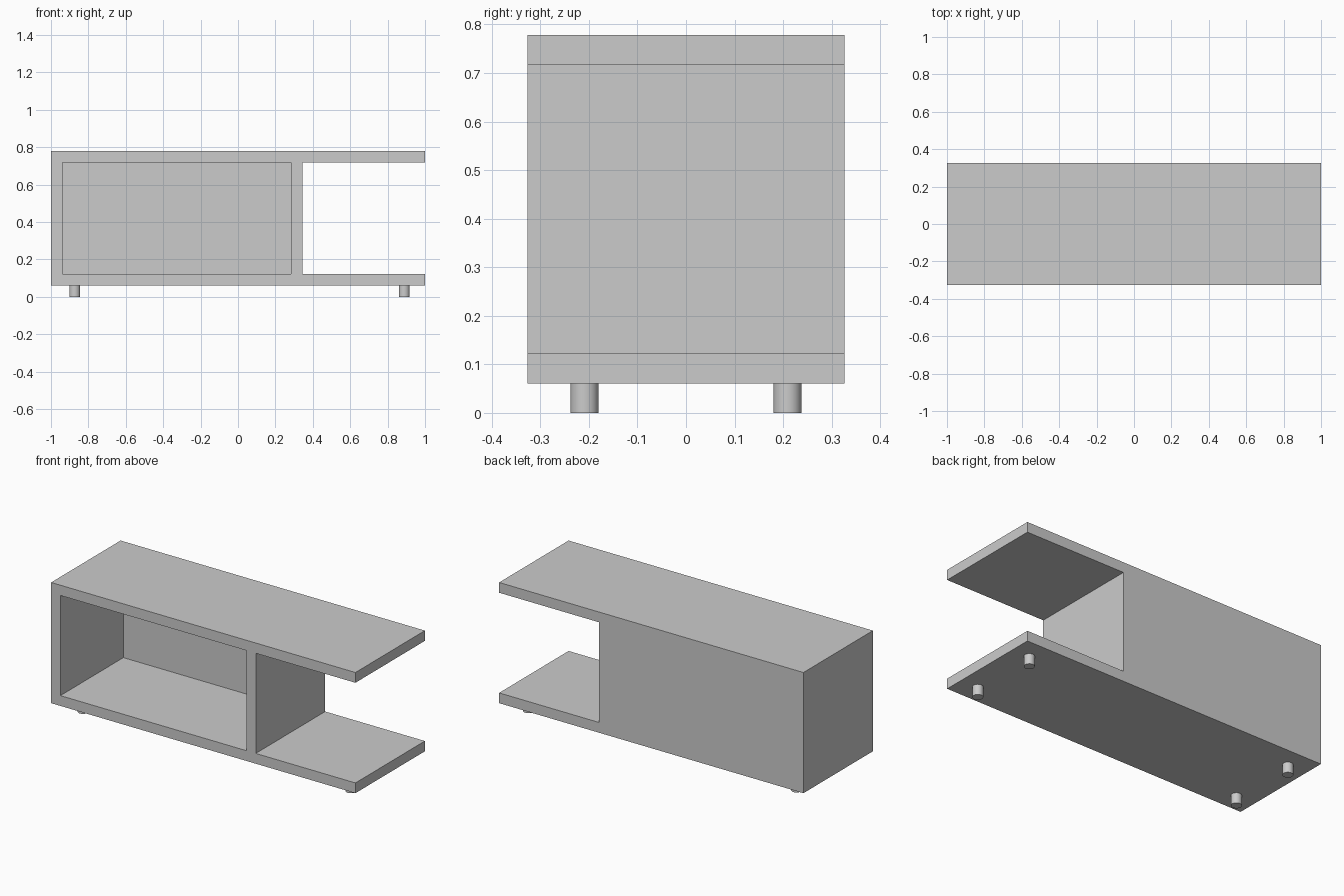
import bpy
import bmesh
from mathutils import Matrix

cube = bpy.data.objects.get("Cube")
if cube:
    bpy.data.objects.remove(cube, do_unlink=True)

HALF_LENGTH, HALF_DEPTH = 1.0, 0.326
BASE, TOP, BOARD = 0.061, 0.778, 0.061
DIVIDER_LEFT, DIVIDER_RIGHT = 0.284, 0.345

grey = bpy.data.materials.new("plain_grey")
grey.use_nodes = True
colour = (0.6, 0.6, 0.6, 1)
grey.diffuse_color = colour
grey.node_tree.nodes["Principled BSDF"].inputs["Base Color"].default_value = colour


def add_object(name, bm):
    mesh = bpy.data.meshes.new(name)
    bm.to_mesh(mesh)
    bm.free()
    mesh.materials.append(grey)
    obj = bpy.data.objects.new(name, mesh)
    bpy.context.collection.objects.link(obj)
    return obj


def box(name, low, high):
    size = [b - a for a, b in zip(low, high)]
    middle = [(a + b) / 2 for a, b in zip(low, high)]
    bm = bmesh.new()
    bmesh.ops.create_cube(bm, size=1, matrix=Matrix.Translation(middle) @ Matrix.Diagonal((*size, 1)))
    return add_object(name, bm)


def carve(target, cutter):
    cutter.hide_render = True
    mod = target.modifiers.new("carve", 'BOOLEAN')
    mod.operation = 'DIFFERENCE'
    mod.solver = 'EXACT'
    mod.object = cutter
    bpy.context.view_layer.objects.active = target
    bpy.ops.object.modifier_apply(modifier=mod.name)
    bpy.data.objects.remove(cutter, do_unlink=True)


# Cabinet body: one block, hollowed into a backed cubby and an open end bay
body = box("cabinet_body", (-HALF_LENGTH, -HALF_DEPTH, BASE), (HALF_LENGTH, HALF_DEPTH, TOP))
carve(body, box("cubby_cutter",
                (-HALF_LENGTH + BOARD, -HALF_DEPTH - 1, BASE + BOARD),
                (DIVIDER_LEFT, HALF_DEPTH - BOARD, TOP - BOARD)))
carve(body, box("open_bay_cutter",
                (DIVIDER_RIGHT, -HALF_DEPTH - 1, BASE + BOARD),
                (HALF_LENGTH + 1, HALF_DEPTH + 1, TOP - BOARD)))

# Four short round feet
for side, x in (("right", -0.873), ("left", 0.889)):
    for end, y in (("front", -0.209), ("back", 0.209)):
        bm = bmesh.new()
        bmesh.ops.create_cone(bm, cap_ends=True, segments=32, radius1=0.029, radius2=0.029,
                              depth=BASE, matrix=Matrix.Translation((x, y, BASE / 2)))
        foot = add_object(f"{end}_{side}_foot", bm)
        bpy.ops.object.select_all(action='DESELECT')
        foot.select_set(True)
        bpy.context.view_layer.objects.active = foot
        bpy.ops.object.shade_smooth_by_angle()
